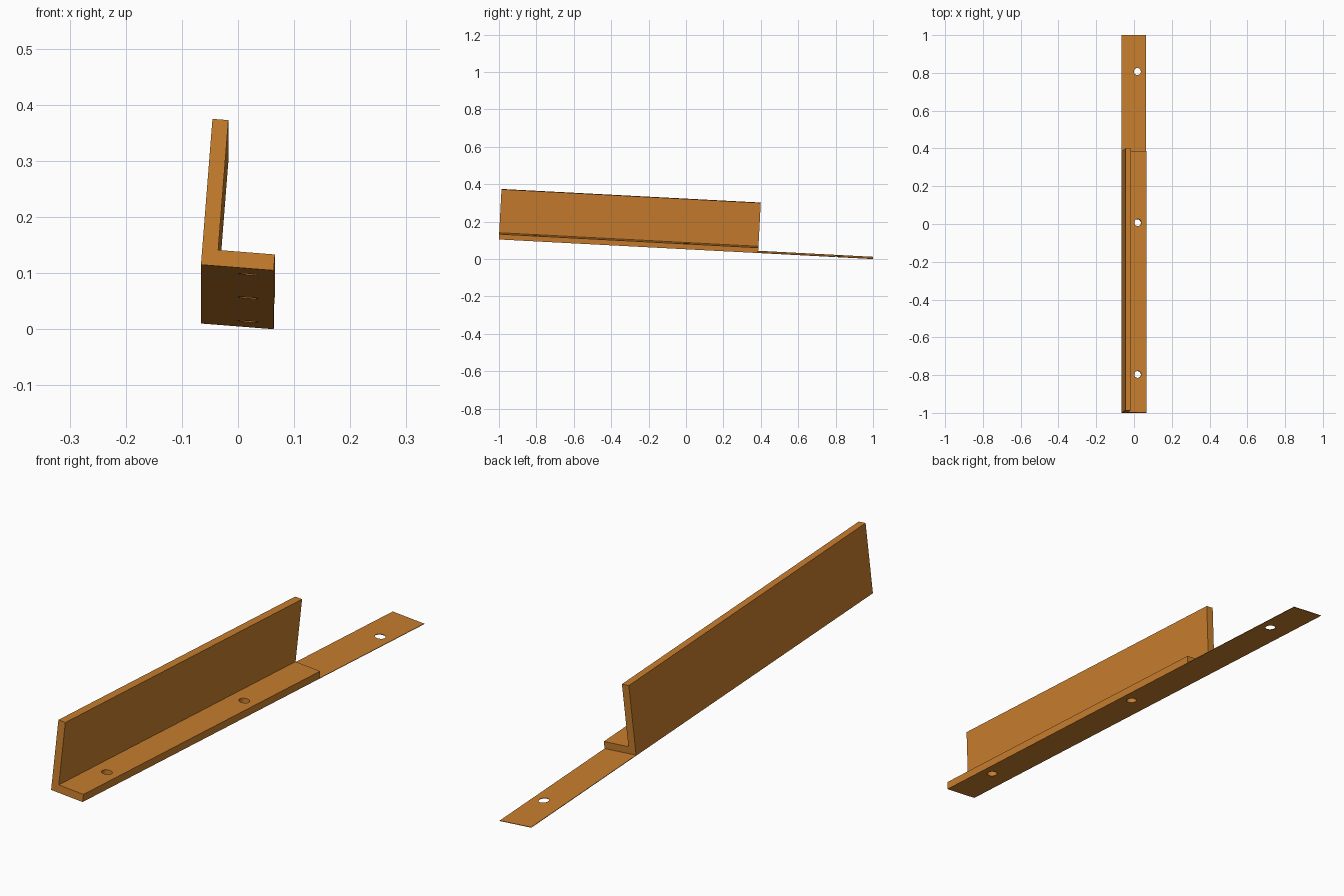
import bpy, bmesh
from math import radians
from mathutils import Matrix, Vector

cube = bpy.data.objects.get("Cube")
if cube:
    bpy.data.objects.remove(cube, do_unlink=True)

WIDTH, HEIGHT, THICK = 0.13, 0.261, 0.0285
LENGTH, ANGLE_LENGTH, TONGUE_THICK = 2.0027, 1.388, 0.002
HOLE_X, HOLE_RADIUS = 0.084, 0.0185

# The whole bracket leans: placed from its lower front left corner
TILT = (Matrix.Translation((-0.066, -1, 0.115))
        @ Matrix.Rotation(radians(-3), 4, "X")
        @ Matrix.Rotation(radians(4.5), 4, "Y"))

orange = bpy.data.materials.new("orange_brown")
orange.use_nodes = True
colour = (0.58, 0.21, 0.027, 1)
orange.diffuse_color = colour
orange.node_tree.nodes["Principled BSDF"].inputs["Base Color"].default_value = colour


def add_object(name, bm):
    bmesh.ops.recalc_face_normals(bm, faces=bm.faces)
    mesh = bpy.data.meshes.new(name)
    bm.to_mesh(mesh)
    bm.free()
    mesh.materials.append(orange)
    obj = bpy.data.objects.new(name, mesh)
    bpy.context.collection.objects.link(obj)
    obj.matrix_world = TILT
    return obj


def extrude_profile(name, points, start, end):
    """Extrude an x-z profile along y."""
    bm = bmesh.new()
    face = bm.faces.new([bm.verts.new((x, start, z)) for x, z in points])
    moved = bmesh.ops.extrude_face_region(bm, geom=[face], use_keep_orig=True)["geom"]
    bmesh.ops.translate(bm, vec=Vector((0, end - start, 0)),
                        verts=[v for v in moved if isinstance(v, bmesh.types.BMVert)])
    return add_object(name, bm)


def drill(obj, y):
    """Cut a round screw hole through a part."""
    bm = bmesh.new()
    bmesh.ops.create_cone(bm, cap_ends=True, segments=32, radius1=HOLE_RADIUS,
                          radius2=HOLE_RADIUS, depth=0.2,
                          matrix=Matrix.Translation((HOLE_X, y, 0)))
    cutter = add_object("hole_cutter", bm)
    cutter.hide_render = True
    mod = obj.modifiers.new("screw_hole", "BOOLEAN")
    mod.operation, mod.solver, mod.object = "DIFFERENCE", "EXACT", cutter
    bpy.context.view_layer.update()
    graph = bpy.context.evaluated_depsgraph_get()
    mesh = bpy.data.meshes.new_from_object(obj.evaluated_get(graph))
    obj.modifiers.clear()
    obj.data = mesh
    bpy.data.objects.remove(cutter, do_unlink=True)


# L-shaped angle with an upright wall on one side
angle = extrude_profile("angle_bracket", [
    (0, 0), (WIDTH, 0), (WIDTH, THICK), (THICK, THICK),
    (THICK, HEIGHT), (0, HEIGHT)], 0, ANGLE_LENGTH)
for y in (0.203, 1.008):
    drill(angle, y)

# Thin tongue continuing the underside to the back
tongue = extrude_profile("mounting_tongue", [
    (0, 0), (WIDTH, 0), (WIDTH, TONGUE_THICK), (0, TONGUE_THICK)],
    ANGLE_LENGTH, LENGTH)
drill(tongue, 1.81)
